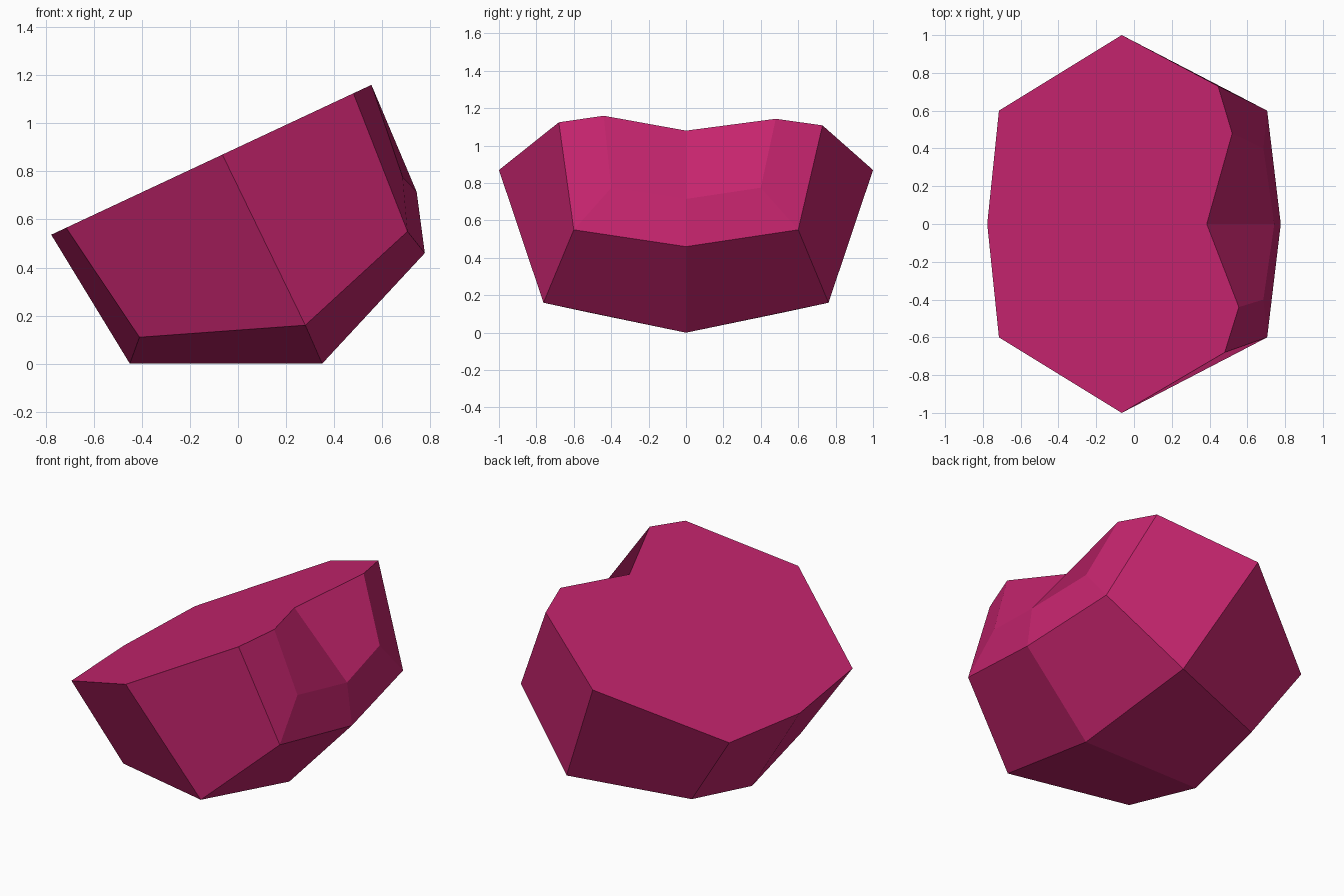
import bpy
import bmesh

if "Cube" in bpy.data.objects:
    bpy.data.objects.remove(bpy.data.objects["Cube"], do_unlink=True)


def tilted(x, y):
    """Point on the sloping top plane."""
    return (x, y, 0.9 + 0.468 * x)


# Corner points; those off the centre line are mirrored to both sides
centre = {
    "rim_low": tilted(-0.777, 0),
    "keel_back": (-0.45, 0, 0),
    "keel_front": (0.35, 0, 0),
    "lip": (0.777, 0, 0.46),
    "notch_floor": (0.743, 0, 0.715),
    "notch_top": tilted(0.385, 0),
}
paired = {
    "rim_corner": tilted(-0.715, 0.6),
    "rim_side": tilted(-0.065, 1.0),
    "base_back": (-0.41, 0.53, 0.11),
    "base_front": (0.28, 0.762, 0.16),
    "shoulder": (0.705, 0.6, 0.55),
    "notch_side": (0.685, 0.4, 0.775),
}
points = dict(centre)
for name, (x, y, z) in paired.items():
    points[name + "_n"] = (x, -y, z)
    points[name + "_p"] = (x, y, z)

# Broken edge of the rim, uneven between the two sides
points["chip_n"] = tilted(0.48, -0.68)
points["chip_p"] = tilted(0.445, 0.73)
points["peak_n"] = tilted(0.555, -0.44)
points["peak_p"] = tilted(0.52, 0.48)

bm = bmesh.new()
verts = {name: bm.verts.new(co) for name, co in points.items()}


def facet(names, side=""):
    bm.faces.new([verts[n if n in verts else n + side] for n in names.split()])


# Facets repeated on each side
for side in ("_n", "_p"):
    facet("rim_low rim_corner base_back keel_back", side)
    facet("rim_corner rim_side base_front base_back", side)
    facet("keel_back base_back base_front keel_front", side)
    facet("keel_front base_front shoulder lip", side)
    facet("rim_side chip shoulder base_front", side)
    facet("chip peak notch_side shoulder", side)
    facet("peak notch_top notch_floor notch_side", side)
    facet("shoulder notch_side notch_floor lip", side)

# Flat sloping top
facet("rim_low rim_corner_n rim_side_n chip_n peak_n notch_top "
      "peak_p chip_p rim_side_p rim_corner_p")
bmesh.ops.recalc_face_normals(bm, faces=bm.faces)

mesh = bpy.data.meshes.new("gem_rock")
bm.to_mesh(mesh)
bm.free()
rock = bpy.data.objects.new("gem_rock", mesh)
bpy.context.collection.objects.link(rock)

# Single magenta colour
magenta = bpy.data.materials.new("magenta")
magenta.use_nodes = True
colour = (0.56, 0.018, 0.155, 1)
magenta.diffuse_color = colour
magenta.node_tree.nodes["Principled BSDF"].inputs["Base Color"].default_value = colour
mesh.materials.append(magenta)
